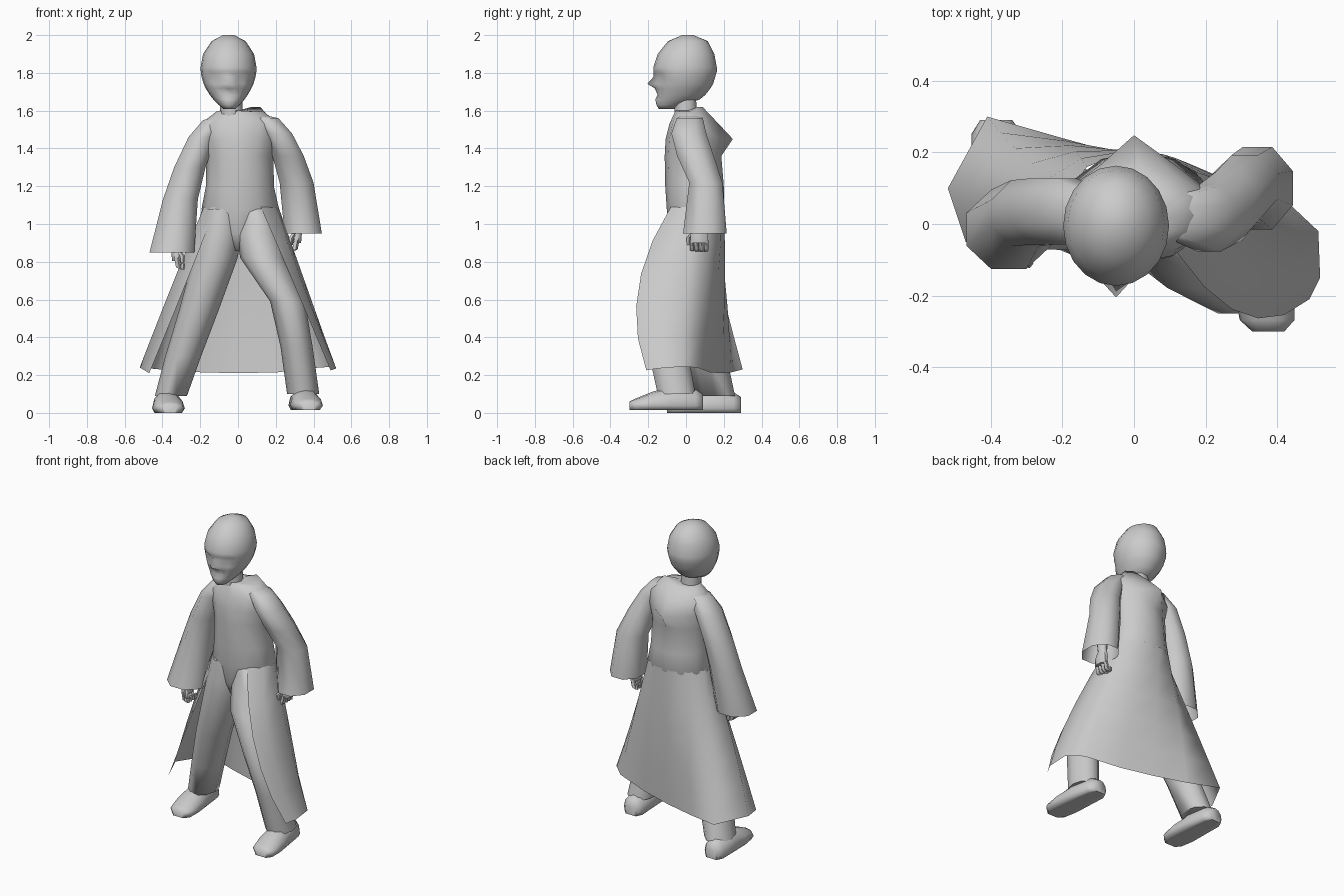
import bpy, bmesh
from math import sin, cos, pi, radians


def finish(name, bm, angle=55):
    bmesh.ops.recalc_face_normals(bm, faces=bm.faces[:])
    mesh = bpy.data.meshes.new(name)
    bm.to_mesh(mesh)
    bm.free()
    mesh.shade_smooth()
    mesh.set_sharp_from_angle(angle=radians(angle))
    ob = bpy.data.objects.new(name, mesh)
    bpy.context.collection.objects.link(ob)
    return ob


def skin(bm, rows, closed):
    n = len(rows[0])
    for a, b in zip(rows, rows[1:]):
        for i in range(n if closed else n - 1):
            j = (i + 1) % n
            bm.faces.new((a[i], a[j], b[j], b[i]))


def loft(name, rings, n=8, axis='z', top=True, bottom=True, floor=None, tweak=None, angle=55):
    """Skin elliptical rings (x, y, z, r1, r2), lying across the given axis."""
    bm = bmesh.new()
    rows = []
    for k, (x, y, z, r1, r2) in enumerate(rings):
        row = []
        for i in range(n):
            a = 2 * pi * i / n + (pi / n if n == 8 else 0)
            u, v = r1 * cos(a), r2 * sin(a)
            p = [x + u, y + v, z] if axis == 'z' else [x + u, y, z + v]
            if floor is not None and p[2] < z - .001:
                p[2] = floor
                p[0] = x + u * .95
            if tweak:
                p = tweak(k, i, p)
            row.append(bm.verts.new(p))
        rows.append(row)
    skin(bm, rows, True)
    if top:
        bm.faces.new(rows[0])
    if bottom:
        bm.faces.new(rows[-1])
    return finish(name, bm, angle)


# Head: the face has pressed-in eye sockets, a nose and a mouth line
def face(k, i, p):
    side = abs(i - 15)
    if k == 5 and side in (1, 2):
        p[1] += .02
    if k == 6 and side == 0:
        p[1] -= .037
    if k == 8 and side <= 1:
        p[1] += .012
    return p


loft("head", [
    (-.05, .01, 2.0, .03, .03), (-.05, .01, 1.968, .09, .105),
    (-.05, .0, 1.9, .135, .15), (-.05, -.005, 1.83, .148, .168),
    (-.05, -.005, 1.805, .147, .168), (-.05, -.008, 1.78, .143, .163),
    (-.05, -.012, 1.742, .132, .156), (-.05, -.018, 1.718, .121, .147),
    (-.049, -.03, 1.683, .1, .132), (-.048, -.045, 1.66, .083, .118),
    (-.046, -.08, 1.63, .055, .076), (-.046, -.1, 1.61, .032, .045)],
    n=20, tweak=face, angle=70)
loft("neck", [(-.037, -.005, 1.68, .058, .06), (-.035, .0, 1.57, .062, .062)], n=10)


# Coat body, with the peaked fold at the upper back
def hood_peak(k, i, p):
    if i == 3 and k == 3:
        return [0.0, .248, 1.45]
    if i == 3 and k == 2:
        p[1] += .025
    if k == 1 and i in (1, 2):
        p[2] += .025
    return p


loft("coat_body", [
    (-.03, .005, 1.6, .065, .065), (.01, .02, 1.595, .125, .078),
    (.012, .03, 1.53, .21, .118), (.01, .04, 1.45, .2, .148),
    (.01, .037, 1.36, .178, .15), (.01, .045, 1.2, .18, .155),
    (.012, .05, 1.08, .205, .152), (.01, .03, .95, .14, .115),
    (.0, .02, .86, .05, .07)], n=12, tweak=hood_peak, angle=70)

# Open coat tails: mid and hem points of columns running from front left around the back
columns = [
    ((-.29, -.07, .65), (-.47, -.05, .21)), ((-.36, .03, .65), (-.52, .10, .24)),
    ((-.31, .19, .65), (-.41, .30, .23)), ((-.17, .212, .65), (-.20, .24, .215)),
    ((.0, .205, .65), (.0, .185, .21)), ((.16, .165, .65), (.21, .125, .215)),
    ((.31, .10, .65), (.43, .06, .24)), ((.37, .0, .65), (.515, -.02, .245)),
    ((.355, -.17, .65), (.52, -.15, .235)), ((.31, -.255, .65), (.49, -.21, .225))]
bm = bmesh.new()
rows = []
for s in range(6):
    t = s / 5
    w = ((1 - t) * (1 - 2 * t), 4 * t * (1 - t), t * (2 * t - 1))
    row = []
    for i, (mid, hem) in enumerate(columns):
        a = radians(-129 - 32.1 * i)
        waist = (.012 + .204 * cos(a), .05 + .154 * sin(a), 1.09)
        row.append(bm.verts.new([w[0] * waist[d] + w[1] * mid[d] + w[2] * hem[d]
                                 for d in range(3)]))
    rows.append(row)
skin(bm, rows, False)
finish("coat_tails", bm, 80)

# Sleeves, open at the cuffs
loft("left_sleeve", [
    (-.07, .03, 1.57, .04, .05), (-.12, .03, 1.55, .07, .07), (-.19, .035, 1.46, .078, .1),
    (-.255, .035, 1.3, .09, .1), (-.305, .03, 1.13, .1, .1), (-.35, -.015, .85, .128, .12)],
    bottom=False, angle=70)
loft("right_sleeve", [
    (.09, .03, 1.58, .04, .05), (.145, .02, 1.56, .075, .075), (.21, .015, 1.48, .082, .1),
    (.265, .05, 1.36, .09, .105), (.31, .105, 1.22, .097, .095), (.345, .1, .95, .107, .125)],
    bottom=False, angle=70)


# Hands: forearm and palm, four curled fingers and a thumb
def hand(side, x, y, z, inward):
    loft(side + "_hand", [
        (x - inward * .02, y + .03, z + .2, .04, .04), (x, y + .01, z + .09, .026, .032),
        (x, y, z + .05, .03, .05), (x, y, z + .005, .026, .048)], n=8)
    for f in range(4):
        fy = y - .038 + f * .025
        loft(f"{side}_finger_{f}", [
            (x, fy, z + .02, .016, .012), (x + inward * .01, fy, z - .03, .016, .012),
            (x + inward * .03, fy, z - .04, .012, .011), (x + inward * .034, fy, z - .01, .01, .01)], n=5)
    loft(side + "_thumb", [
        (x + inward * .01, y - .03, z + .06, .014, .014), (x + inward * .03, y - .055, z + .03, .014, .014),
        (x + inward * .03, y - .055, z - .005, .01, .01)], n=5)


hand("left", -.325, -.055, .80, 1)
hand("right", .31, .07, .895, -1)

# Trouser legs in a wide stride
loft("left_leg", [
    (-.08, .03, 1.08, .10, .12), (-.095, .025, .95, .115, .125), (-.12, .025, .82, .118, .125),
    (-.205, .05, .55, .105, .115), (-.29, .11, .3, .095, .11), (-.355, .155, .09, .085, .11)],
    n=10, angle=70)
loft("right_leg", [
    (.09, .03, 1.08, .10, .12), (.105, -.01, .95, .115, .125), (.13, -.06, .82, .118, .125),
    (.262, -.145, .59, .092, .11), (.31, -.1, .35, .085, .11), (.345, -.05, .1, .085, .105)],
    n=10, angle=70)


# Shoes: lofted from heel to toe with a flattened sole
def shoe(name, x, heel, toe_shift, sole):
    loft(name, [(x + toe_shift * t, heel - .39 * t, sole + .025, w, h) for t, w, h in (
        (0, .045, .06), (.1, .072, .085), (.45, .08, .1), (.7, .086, .07),
        (.92, .076, .035), (1, .045, .02))], n=12, axis='y', floor=sole, angle=80)


shoe("left_shoe", -.385, .29, .025, .0)
shoe("right_shoe", .335, .09, .04, .015)
